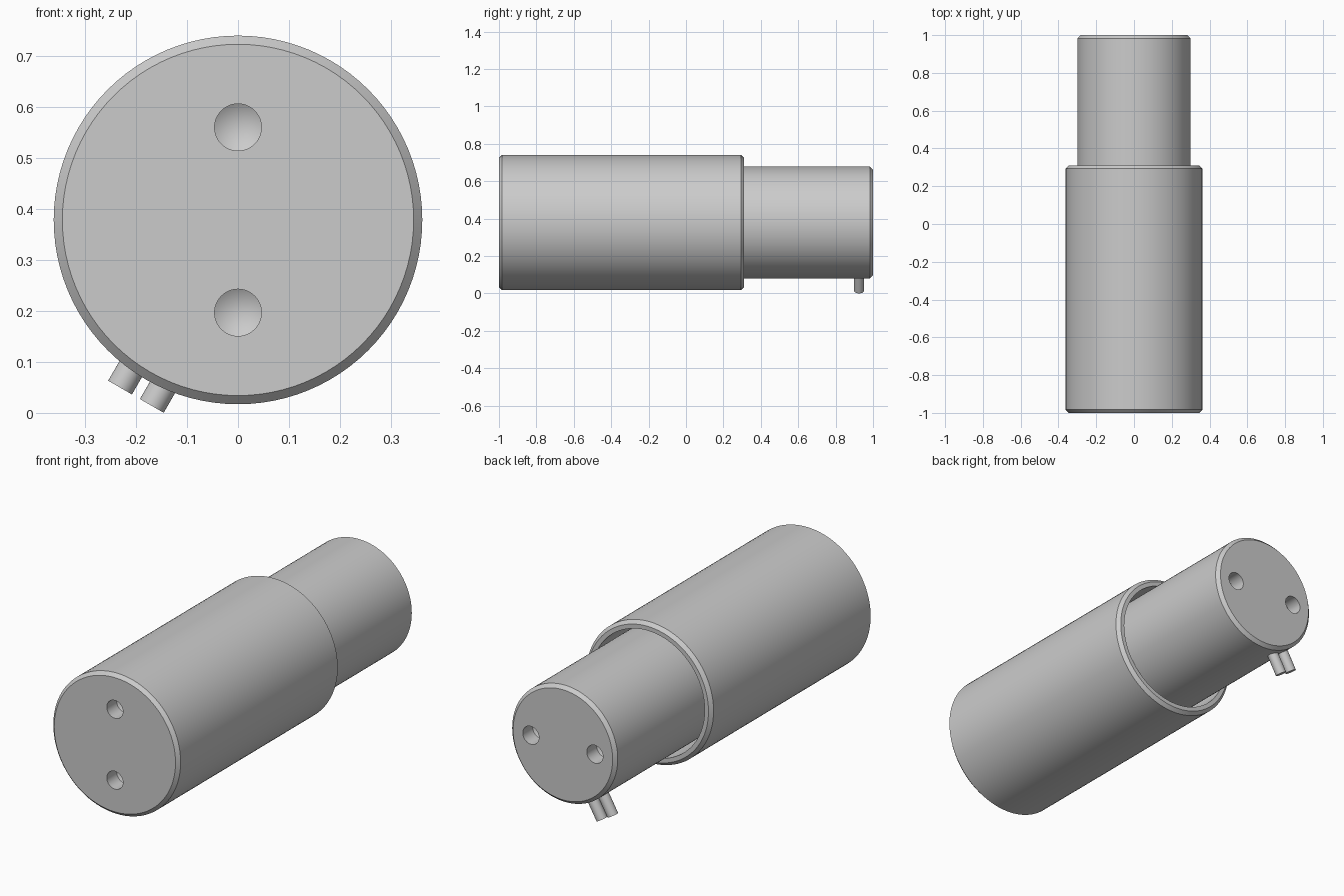
import bpy, bmesh
from math import pi, sin, cos, radians
from mathutils import Vector, Matrix

if "Cube" in bpy.data.objects:
    bpy.data.objects.remove(bpy.data.objects["Cube"])

CZ = 0.379      # height of the main axis
C = 0.017       # edge chamfer


def lathe(name, profile, origin, axis, segments=96):
    """Revolve (radius, distance) points around an axis through origin."""
    bm = bmesh.new()
    rings = []
    for r, d in profile:
        if r == 0:
            rings.append([bm.verts.new((0, 0, d))])
        else:
            rings.append([bm.verts.new((r * cos(2 * pi * i / segments),
                                        r * sin(2 * pi * i / segments), d))
                          for i in range(segments)])
    for a, b in zip(rings, rings[1:]):
        for i in range(segments):
            j = (i + 1) % segments
            if len(a) == 1:
                bm.faces.new((a[0], b[j], b[i]))
            elif len(b) == 1:
                bm.faces.new((a[i], a[j], b[0]))
            else:
                bm.faces.new((a[i], a[j], b[j], b[i]))
    bmesh.ops.recalc_face_normals(bm, faces=bm.faces)
    rot = Vector(axis).to_track_quat('Z', 'Y').to_matrix().to_4x4()
    bm.transform(Matrix.Translation(origin) @ rot)
    mesh = bpy.data.meshes.new(name)
    bm.to_mesh(mesh)
    bm.free()
    ob = bpy.data.objects.new(name, mesh)
    bpy.context.collection.objects.link(ob)
    return ob


def smooth(ob):
    bpy.ops.object.select_all(action='DESELECT')
    ob.select_set(True)
    bpy.context.view_layer.objects.active = ob
    bpy.ops.object.shade_smooth_by_angle(angle=radians(30))


def drill(ob, points, axis):
    """Cut blind holes with conical bottoms."""
    bpy.context.view_layer.objects.active = ob
    for p in points:
        cutter = lathe("hole_cutter", [(0, -0.05), (0.046, -0.05), (0.046, 0.08), (0, 0.108)],
                       p, axis, 48)
        cutter.hide_render = True
        mod = ob.modifiers.new("hole", 'BOOLEAN')
        mod.operation = 'DIFFERENCE'
        mod.solver = 'EXACT'
        mod.object = cutter
        bpy.ops.object.modifier_apply(modifier=mod.name)
        bpy.data.objects.remove(cutter, do_unlink=True)


# Outer sleeve, hollow from the back
R, B = 0.362, 0.323
sleeve = lathe("outer_sleeve",
               [(0, -1), (R - C, -1), (R, -1 + C), (R, 0.31 - C), (R - C, 0.31),
                (B, 0.31), (B, -0.75), (0, -0.75)], (0, 0, CZ), (0, 1, 0))
drill(sleeve, [(0, -1, CZ + s * 0.182) for s in (-1, 1)], (0, 1, 0))
smooth(sleeve)

# Inner rod sliding in the sleeve
rod = lathe("inner_rod",
            [(0, -0.7), (0.3 - C, -0.7), (0.3, -0.7 + C), (0.3, 1 - C), (0.3 - C, 1), (0, 1)],
            (0, 0, CZ), (0, 1, 0))
drill(rod, [(s * 0.182, 1, CZ) for s in (-1, 1)], (0, -1, 0))
smooth(rod)

# Pair of connector pins, pointing down and to the left
out = Vector((-sin(radians(30)), 0, -cos(radians(30))))
side = Vector((cos(radians(30)), 0, -sin(radians(30))))
for n, s in (("left", -1), ("right", 1)):
    pin = lathe("connector_pin_" + n, [(0, 0.27), (0.027, 0.27), (0.027, 0.401), (0, 0.401)],
                Vector((0, 0.925, CZ)) + side * s * 0.036, out, 48)
    smooth(pin)
